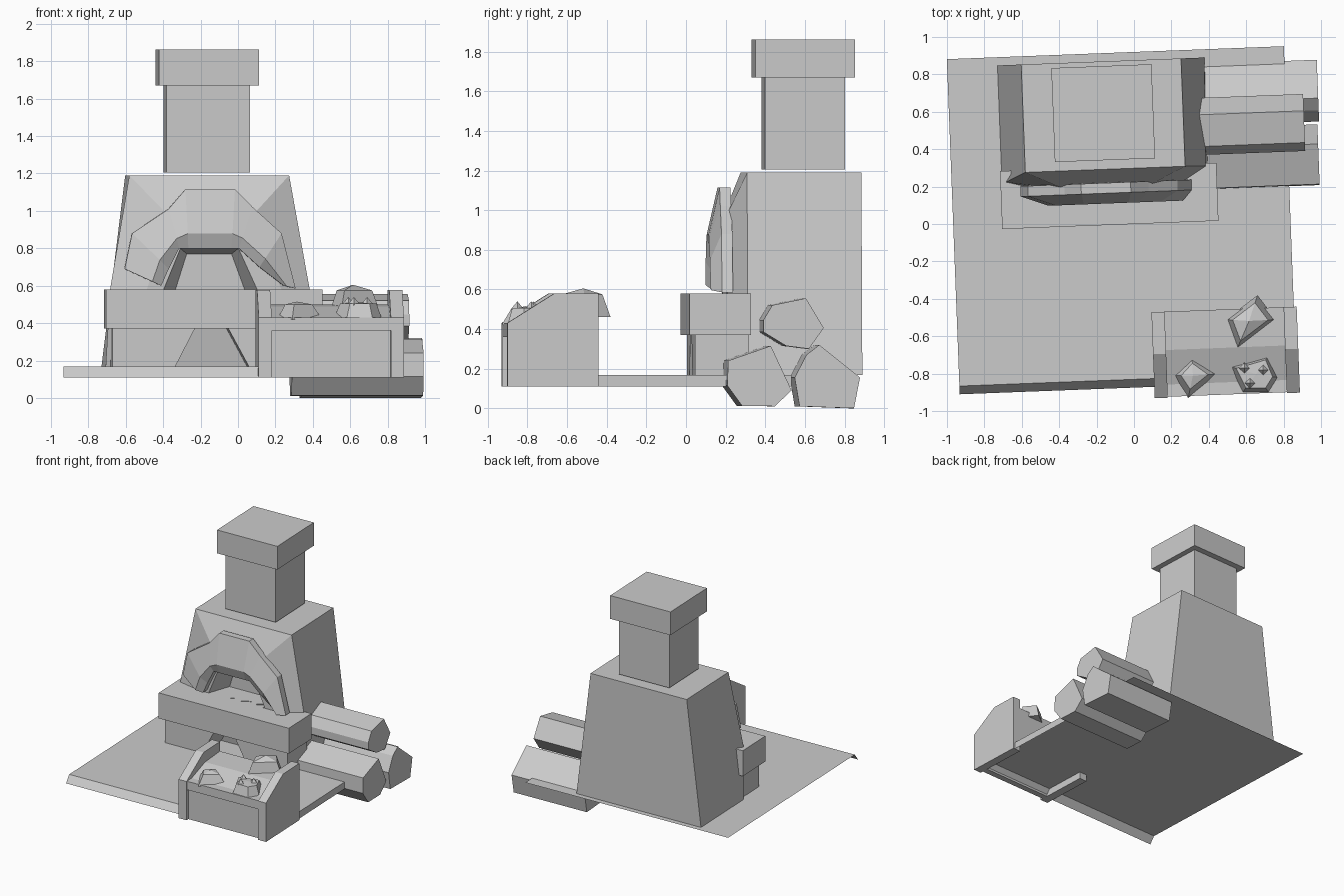
import bpy, math
from mathutils import Matrix

if "Cube" in bpy.data.objects:
    bpy.data.objects.remove(bpy.data.objects["Cube"])

TURN = Matrix.Rotation(math.radians(2.2), 4, 'Z')   # whole model sits slightly turned


def mesh(name, verts, faces, recalc=True):
    me = bpy.data.meshes.new(name)
    me.from_pydata(verts, [], faces)
    if recalc:
        import bmesh
        bm = bmesh.new()
        bm.from_mesh(me)
        bmesh.ops.recalc_face_normals(bm, faces=bm.faces)
        bm.to_mesh(me)
        bm.free()
    me.transform(TURN)
    ob = bpy.data.objects.new(name, me)
    bpy.context.collection.objects.link(ob)
    return ob


def loft(name, rings, close=False):
    """Skin matching closed rings; cap both ends."""
    n = len(rings[0])
    faces = [(r * n + i, r * n + (i + 1) % n, (r + 1) * n + (i + 1) % n, (r + 1) * n + i)
             for r in range(len(rings) - 1) for i in range(n)]
    faces += [tuple(range(n)), tuple(range((len(rings) - 1) * n, len(rings) * n))]
    return mesh(name, [v for r in rings for v in r], faces)


def box(name, x0, x1, y0, y1, z0, z1):
    return loft(name, [[(x0, y0, z), (x1, y0, z), (x1, y1, z), (x0, y1, z)] for z in (z0, z1)])


def prism_x(name, prof, x0, x1):
    return loft(name, [[(x, y, z) for y, z in prof] for x in (x0, x1)])


def prism_y(name, prof, y0, y1):
    return loft(name, [[(x, y, z) for x, z in prof] for y in (y0, y1)])


def stone(name, outline, z0, z1, top, peak):
    """Faceted lump: outline shrinks to a top ring, then fans to a peak (world xy)."""
    pts = [(x + .039 * y, y - .039 * x) for x, y in outline]
    n = len(pts)
    cx, cy = sum(p[0] for p in pts) / n, sum(p[1] for p in pts) / n
    v = [(x, y, z0) for x, y in pts]
    v += [(cx + (x - cx) * top, cy + (y - cy) * top, z1) for x, y in pts]
    v.append((cx, cy, peak))
    f = [tuple(range(n))]
    for i in range(n):
        j = (i + 1) % n
        f += [(i, j, n + j, n + i), (n + i, n + j, 2 * n)]
    return mesh(name, v, f)


# floor sheet with a flared front lip and a right-hand lip
mesh("floor", [(-.966, .919, .167), (.837, .919, .167), (.837, -.83, .167), (-.966, -.83, .167),
               (-.966, -.874, .11), (.837, -.874, .11), (.837, .5, .11), (.837, .5, .167)],
     [(0, 3, 2, 7, 1), (3, 4, 5, 2), (2, 5, 6, 7)], False)

# furnace body: tapered shell, bulged front, arched niche
P = [(-.675, .25, .58), (-.57, .298, 1.19), (.285, .298, 1.19), (.395, .295, .58)]
M = [(-.48, .2, .58), (-.36, .2, .97), (.08, .2, .97), (.24, .2, .58)]
R = [(-.39, .2, .58), (-.30, .2, .80), (.01, .2, .80), (.11, .2, .58)]
N = [(-.32, .38, .58), (-.26, .38, .77), (-.02, .38, .77), (.05, .38, .58)]
back = [(-.697, .875, .167), (-.57, .875, 1.19), (.285, .875, 1.19), (.41, .875, .167)]
feet = [(-.697, .29, .167), (.41, .29, .167)]
faces = [(a + i, a + i + 1, a + i + 5, a + i + 4) for a in (0, 4, 8) for i in range(3)]
faces += [(12, 13, 14, 15), (8, 11, 15, 12), (16, 17, 18, 19), (1, 2, 18, 17),
          (0, 1, 17, 16, 20), (3, 2, 18, 19, 21), (0, 4, 8, 11, 7, 3, 21, 20), (20, 21, 19, 16)]
mesh("furnace_body", P + M + R + N + back + feet, faces)

# hearth jambs around the lower opening, and the mantel slab
prism_y("hearth_left", [(-.67, .167), (-.335, .167), (-.23, .37), (-.67, .37)], .03, .30)
prism_y("hearth_right", [(.42, .167), (.06, .167), (-.05, .37), (.42, .37)], .03, .30)
box("mantel", -.705, .452, 0, .31, .37, .58)

# chimney
box("chimney_shaft", -.367, .08, .395, .80, 1.205, 1.68)
box("chimney_cap", -.41, .126, .347, .85, 1.67, 1.862)

# stone arch hood: outer edge, front ridge, inner edge, back
spine = [((-.60, .69), (-.405, .60)), ((-.56, .88), (-.365, .69)), ((-.365, 1.01), (-.31, .80)),
         ((-.275, 1.115), (-.26, .80)), ((-.01, 1.115), (-.03, .80)), ((.085, 1.02), (.01, .80)),
         ((.24, .88), (.12, .70)), ((.315, .585), (.25, .60))]
rings = []
for (ox, oz), (ix, iz) in spine:
    rx, rz = ix + (ox - ix) * .25, iz + (oz - iz) * .25
    rings.append([(ox, .17, oz), (rx, .115, rz), (ix, .145, iz), (ix, .23, iz), (ox, .225, oz)])
loft("arch_hood", rings)

# stacked logs
logs = {
    "log_top": ([(.40, .52), (.57, .555), (.66, .405), (.585, .30), (.47, .315), (.355, .385), (.355, .445)], .36, .93),
    "log_front": ([(.175, .24), (.39, .315), (.495, .09), (.41, .01), (.245, .012), (.17, .115)], .295, 1.0),
    "log_back": ([(.51, .155), (.57, .27), (.635, .32), (.84, .155), (.81, 0), (.535, .01)], .36, 1.01)}
for name, (prof, x0, x1) in logs.items():
    prism_x(name, prof, x0, x1)

# ore bin: side plates, front panel with rail, sloping tray
side = [(-.935, .11), (-.935, .43), (-.70, .578), (-.475, .578), (-.475, .11)]
for name, x in (("bin_side_left", .075), ("bin_side_right", .782)):
    prism_x(name, side, x, x + .07)
box("bin_panel", .14, .79, -.91, -.86, .11, .37)
box("bin_rail", .14, .79, -.93, -.86, .36, .43)
prism_x("bin_tray", [(-.88, .17), (-.88, .425), (-.68, .49), (-.475, .50), (-.475, .17)], .14, .79)

# ore lumps
stone("ore_left", [(.21, -.81), (.31, -.70), (.45, -.80), (.29, -.93)], .42, .50, .6, .515)
stone("ore_back", [(.49, -.51), (.66, -.38), (.76, -.51), (.55, -.67)], .46, .575, .7, .605)
stone("ore_right", [(.51, -.76), (.58, -.90), (.72, -.90), (.77, -.82), (.72, -.70), (.62, -.73)],
      .42, .505, .75, .51)
for i, (x, y) in enumerate([(.59, -.77), (.69, -.78), (.62, -.85)]):
    d = .03
    stone(f"ore_spike_{i + 1}", [(x - d, y), (x, y - d), (x + d, y), (x, y + d)], .49, .505, .95, .54)
